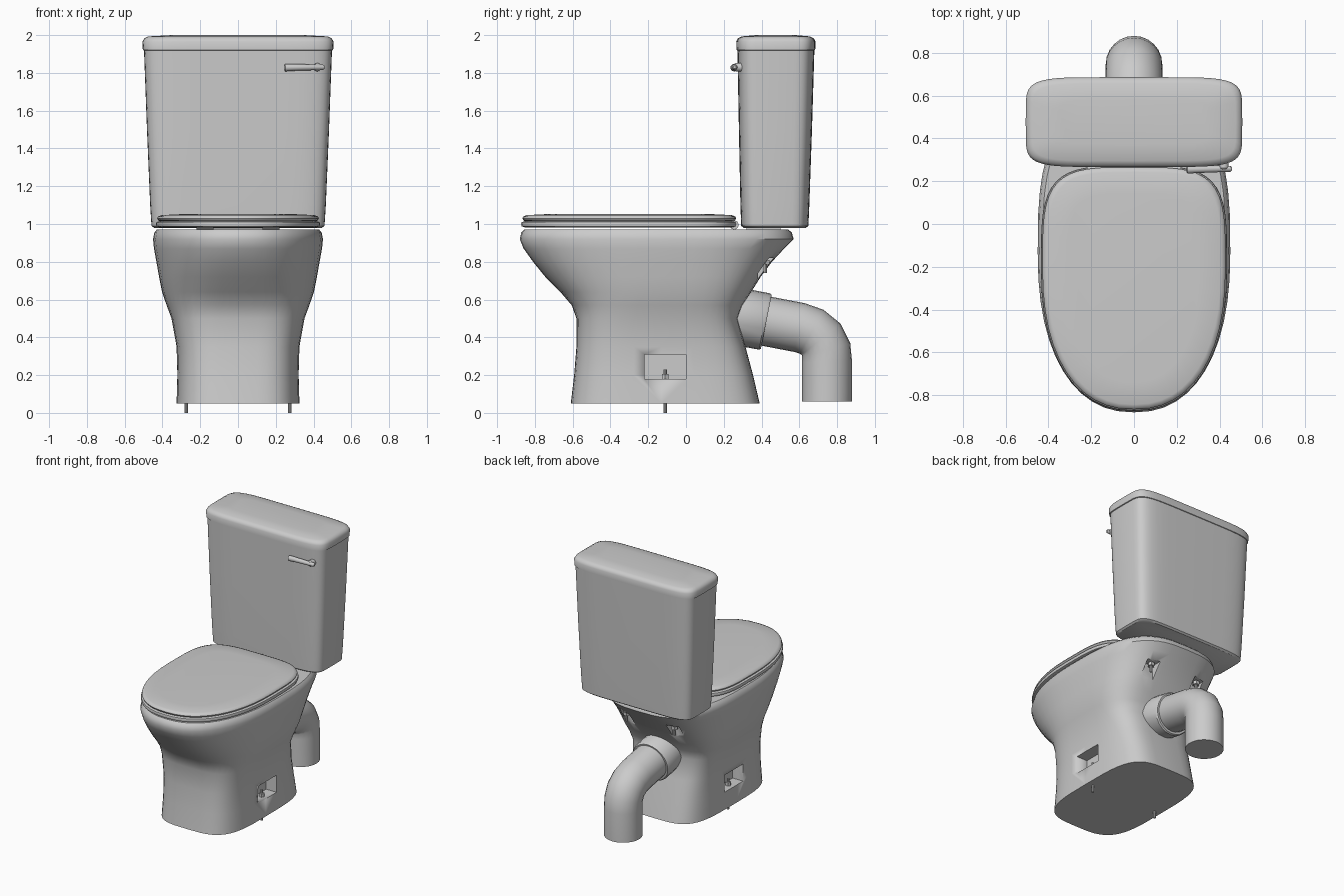
import bpy, bmesh, math
from mathutils import Vector

if "Cube" in bpy.data.objects:
    bpy.data.objects.remove(bpy.data.objects["Cube"])

N = 48


def finish(name, bm, angle=35):
    bmesh.ops.recalc_face_normals(bm, faces=bm.faces)
    me = bpy.data.meshes.new(name)
    bm.to_mesh(me)
    bm.free()
    me.shade_smooth()
    me.set_sharp_from_angle(angle=math.radians(angle))
    ob = bpy.data.objects.new(name, me)
    bpy.context.collection.objects.link(ob)
    return ob


def skin(name, rings, angle=35):
    """Join equal-sized closed rings into a capped solid."""
    bm = bmesh.new()
    vs = [[bm.verts.new(p) for p in r] for r in rings]
    n = len(rings[0])
    for a, b in zip(vs, vs[1:]):
        for i in range(n):
            j = (i + 1) % n
            bm.faces.new((a[i], a[j], b[j], b[i]))
    bm.faces.new(vs[0])
    bm.faces.new(vs[-1])
    return finish(name, bm, angle)


def oval(z, w, yf, yb, ym, nf, nb):
    """Egg-like outline: separate roundness for the front and back halves."""
    ring = []
    for i in range(N):
        t = 2 * math.pi * i / N
        c, s = math.cos(t), math.sin(t)
        n, depth = (nb, yb - ym) if s > 0 else (nf, ym - yf)
        ring.append((math.copysign(abs(c) ** (2 / n), c) * w,
                     ym + math.copysign(abs(s) ** (2 / n), s) * depth, z))
    return ring


def tube(name, path, radii, n=24):
    """Round tube along a path, with one radius per path point."""
    pts = [Vector(p) for p in path]
    rings = []
    for i, p in enumerate(pts):
        d = (pts[min(i + 1, len(pts) - 1)] - pts[max(i - 1, 0)]).normalized()
        u = d.orthogonal().normalized() if abs(d.x) > 0.9 else Vector((1, 0, 0))
        v = d.cross(u).normalized()
        rings.append([p + radii[i] * (math.cos(2 * math.pi * k / n) * u + math.sin(2 * math.pi * k / n) * v)
                      for k in range(n)])
    return skin(name, rings)


def box(name, lo, hi):
    bm = bmesh.new()
    bmesh.ops.create_cube(bm, size=1)
    for v in bm.verts:
        v.co = [lo[k] if v.co[k] < 0 else hi[k] for k in range(3)]
    return finish(name, bm)


# Bowl and pedestal: z, half width, front y, back y, front roundness, back roundness
bowl = skin("bowl", [oval(z, w, yf, yb, -0.13, nf, nb) for z, w, yf, yb, nf, nb in (
    (0.05, 0.325, -0.61, 0.39, 3.6, 4.0),
    (0.20, 0.322, -0.592, 0.355, 3.6, 4.0),
    (0.35, 0.325, -0.58, 0.315, 3.6, 4.0),
    (0.50, 0.352, -0.58, 0.275, 3.4, 4.0),
    (0.57, 0.378, -0.605, 0.30, 3.0, 3.8),
    (0.64, 0.402, -0.665, 0.345, 2.7, 3.6),
    (0.72, 0.418, -0.745, 0.395, 2.5, 3.4),
    (0.80, 0.432, -0.81, 0.455, 2.4, 3.2),
    (0.87, 0.445, -0.86, 0.52, 2.3, 3.0),
    (0.92, 0.450, -0.88, 0.57, 2.3, 3.0),
    (0.955, 0.443, -0.872, 0.56, 2.3, 3.0),
    (0.972, 0.428, -0.855, 0.54, 2.3, 3.0))])

# Recesses for floor bolts and tank bolts
cutters = []
for s in (-1, 1):
    xs = sorted((s * 0.235, s * 0.5))
    cutters.append(box("floor_bolt_cutter", (xs[0], -0.22, 0.18), (xs[1], 0.0, 0.31)))
    cutters.append(box("tank_bolt_cutter", (s * 0.2 - 0.045, 0.38, 0.70), (s * 0.2 + 0.045, 0.6, 0.82)))
for c in cutters:
    c.hide_render = True
    c.hide_set(True)
    m = bowl.modifiers.new("recess", 'BOOLEAN')
    m.operation = 'DIFFERENCE'
    m.object = c

# Floor bolts, tank bolts and seat hinges
for s, side in ((-1, "left"), (1, "right")):
    x = s * 0.275
    tube("floor_bolt_" + side, [(x, -0.11, 0), (x, -0.11, 0.23)], [0.009] * 2, 10)
    tube("floor_nut_" + side, [(x, -0.11, 0.18), (x, -0.11, 0.205)], [0.02] * 2, 6)
    x = s * 0.2
    tube("tank_bolt_" + side, [(x, 0.42, 0.74), (x, 0.42, 0.84)], [0.01] * 2, 10)
    tube("tank_nut_" + side, [(x, 0.42, 0.785), (x, 0.42, 0.81)], [0.024] * 2, 6)
    tube("hinge_" + side, [(s * 0.13, 0.255, 0.995), (s * 0.22, 0.255, 0.995)], [0.024] * 2, 12)


def seat_ring(z, inset):
    return oval(z, 0.435 - inset, -0.873 + inset, 0.272 - inset, -0.2, 2.3, 4.0)


# Seat and closed lid
skin("seat", [seat_ring(*p) for p in (
    (0.982, 0.02), (0.988, 0.003), (1.0, 0), (1.01, 0.003), (1.015, 0.02))], 50)
skin("lid", [seat_ring(*p) for p in (
    (1.012, 0.03), (1.019, 0.012), (1.03, 0.007), (1.04, 0.012), (1.047, 0.03), (1.052, 0.13))], 50)


def tank_ring(z, w, yf, yb):
    return oval(z, w, yf, yb, (yf + yb) / 2, 6, 6)


# Tank, its gasket and cover
skin("tank", [tank_ring(*p) for p in (
    (0.98, 0.445, 0.305, 0.635), (0.99, 0.458, 0.292, 0.648), (1.1, 0.465, 0.288, 0.653),
    (1.5, 0.482, 0.28, 0.667), (1.93, 0.498, 0.272, 0.68))])
box("tank_gasket", (-0.2, 0.32, 0.96), (0.2, 0.5, 0.99))
skin("tank_cover", [tank_ring(*p) for p in (
    (1.918, 0.495, 0.275, 0.677), (1.922, 0.504, 0.267, 0.684), (1.965, 0.506, 0.266, 0.686),
    (1.983, 0.496, 0.275, 0.677), (1.993, 0.475, 0.295, 0.657), (2.0, 0.35, 0.37, 0.58))], 50)

# Flush lever
tube("lever_pivot", [(0.42, 0.30, 1.83), (0.42, 0.262, 1.83), (0.42, 0.252, 1.83)], [0.022, 0.022, 0.014], 16)
tube("flush_lever", [(0.245, 0.255, 1.828), (0.25, 0.255, 1.828), (0.29, 0.256, 1.829),
                     (0.45, 0.258, 1.83), (0.458, 0.258, 1.83)],
     [0.012, 0.02, 0.018, 0.014, 0.008], 16)

# Waste pipe with elbow, and its collar
tube("waste_pipe", [(0, 0.28, 0.513), (0, 0.60, 0.452), (0, 0.665, 0.43), (0, 0.715, 0.39),
                    (0, 0.742, 0.335), (0, 0.747, 0.27), (0, 0.747, 0.06)], [0.132] * 7)
tube("pipe_collar", [(0, 0.24, 0.517), (0, 0.415, 0.484), (0, 0.425, 0.482)], [0.152, 0.152, 0.145])
